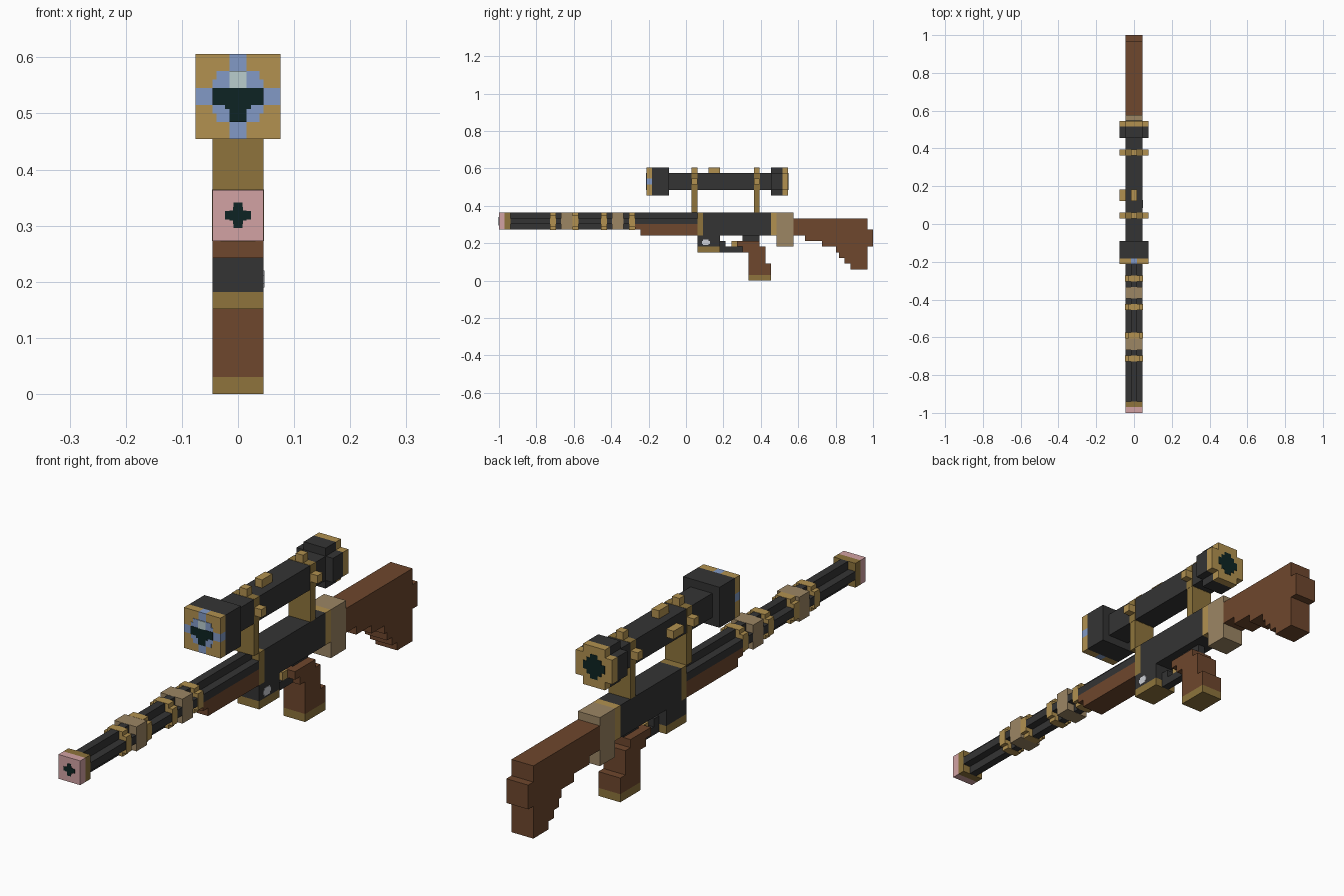
import bpy
import bmesh

cube = bpy.data.objects.get("Cube")
if cube:
    bpy.data.objects.remove(cube, do_unlink=True)

UNIT = 1 / 66      # one block of the grid
GROW = 0.06        # keeps wrapped bands just outside what they wrap
HALF = 3           # half width of the body
BORE = 21          # height of the barrel axis
SIGHT = 35         # height of the scope axis


def material(name, *rgb):
    linear = [((c / 255 + 0.055) / 1.055) ** 2.4 for c in rgb] + [1]
    mat = bpy.data.materials.new(name)
    mat.use_nodes = True
    mat.diffuse_color = linear
    shader = mat.node_tree.nodes["Principled BSDF"]
    shader.inputs["Base Color"].default_value = linear
    shader.inputs["Roughness"].default_value = 0.8
    return mat


steel = material("dark steel", 52, 52, 52)
wood = material("brown wood", 110, 71, 45)
brass = material("bright brass", 178, 145, 80)
bronze = material("dull brass", 142, 116, 60)
tan = material("tan wrap", 156, 134, 100)
pink = material("pink copper", 210, 162, 164)
blue = material("lens blue", 130, 154, 198)
pale = material("pale glint", 186, 205, 206)
black = material("deep teal black", 13, 36, 35)
silver = material("silver", 205, 208, 215)


def blocks(name, mat, parts, grow=0):
    """One object from blocks given as (x range, y range, z range)."""
    bm = bmesh.new()
    for part in parts:
        lows = [min(r) - grow for r in part]
        highs = [max(r) + grow for r in part]
        for v in bmesh.ops.create_cube(bm, size=1)["verts"]:
            v.co = [UNIT * (hi if c > 0 else lo)
                    for c, lo, hi in zip(v.co, lows, highs)]
    mesh = bpy.data.meshes.new(name)
    bm.to_mesh(mesh)
    bm.free()
    mesh.materials.append(mat)
    obj = bpy.data.objects.new(name, mesh)
    bpy.context.collection.objects.link(obj)
    return obj


def slab(name, mat, y, z, half=HALF, grow=0):
    return blocks(name, mat, [((-half, half), y, z)], grow)


def around(axis, y, *sizes):
    """Centred blocks, each size being (half width, half height)."""
    return [((-w, w), y, (axis - h, axis + h)) for w, h in sizes]


# Barrel with a cross section like a plus sign
blocks("barrel", steel, around(BORE, (-62, 4), (1, 3), (3, 1)))
slab("muzzle", pink, (-66, -64), (18, 24))
slab("muzzle_collar", bronze, (-64, -62), (18, 24))
blocks("muzzle_hole", black,
       around(BORE, (-66.1, -65.8), (1.0, 0.6), (0.6, 1.0), (0.5, 1.5), (1.5, 0.5)))

# Bands and wraps on the barrel
for i, y in enumerate((-48, -40, -30, -20)):
    blocks(f"barrel_band_{i}", brass, around(BORE, (y, y + 2), (2, 3), (3, 2)), GROW)
for i, y in enumerate((-44, -26)):
    slab(f"barrel_wrap_{i}", tan, (y, y + 4), (18, 24), grow=GROW / 2)

# Wooden fore end
body = (-HALF, HALF)
blocks("fore_end", wood, [(body, (-16, 4), (16, 20)), (body, (-18, -16), (18, 20))])

# Receiver
slab("receiver_front_band", bronze, (4, 6), (16, 24))
slab("receiver", steel, (6, 30), (16, 24))
slab("receiver_rear_band", brass, (30, 32), (16, 24))
slab("stock_wrap", tan, (32, 38), (12, 24))

# Magazine and trigger
slab("magazine", steel, (4, 12), (12, 16))
slab("magazine_base", bronze, (4, 12), (10, 12))
blocks("magazine_pin", silver,
       [((2.9, 3.1), (6, 8), (12.5, 14.5)), ((2.9, 3.1), (5.6, 8.4), (13, 14))])
slab("trigger_guard", steel, (12, 20), (10, 12), half=1)
slab("guard_front", steel, (12, 14), (12, 14), half=1)
slab("trigger", brass, (16, 18), (12, 14), half=1)

# Grip, stacked from the top down
grip = [((18, 26), (12, 14)), ((20, 28), (10, 12)),
        ((22, 28), (6, 10)), ((22, 30), (2, 6))]
blocks("grip", wood, [(body, y, z) for y, z in grip])
slab("grip_base", bronze, (22, 30), (0, 2))
slab("grip_tang", steel, (20, 26), (14, 16), half=1)

# Stock with a stepped underside
steps = [38, 42, 48, 53, 54, 56, 58, 64]
stock = [(body, (a, b), (16 - 2 * i, 22))
         for i, (a, b) in enumerate(zip(steps, steps[1:]))]
blocks("stock", wood, stock)
slab("butt_plate", wood, (64, 66), (12, 18))

# Scope tube and its front bell
blocks("scope_tube", steel, around(SIGHT, (-6, 30), (3, 3)))
blocks("front_bell", steel, around(SIGHT, (-12, -6), (5, 5)))
rim = (-14, -12)
corners = [((s, 5 * s), rim, (SIGHT + t, SIGHT + 5 * t))
           for s in (-1, 1) for t in (-1, 1)]
blocks("front_bell_rim", brass, corners)
blocks("front_rim_inlay", blue, around(SIGHT, rim, (1, 5), (5, 1)))

# Painted front lens, in thin layers
blocks("front_lens", blue, around(SIGHT, (-14.1, -13.9), (2.5, 3), (3, 2)))
blocks("lens_glint", pale, [((-1, 1), (-14.2, -13.9), (36, 38))])
glass = (-14.2, -13.9)
blocks("lens_opening", black,
       [(body, glass, (34, 36)), ((-1.5, 1.5), glass, (33.5, 34)),
        ((-1, 1), glass, (32, 33.5))])

# Rear bell and eyepiece
blocks("rear_bell", steel, around(SIGHT, (30, 34), (5, 3), (3, 5)))
blocks("rear_bell_rim", brass, around(SIGHT, (34, 36), (5, 3), (3, 5)))
blocks("eyepiece_opening", black,
       around(SIGHT, (35.9, 36.1), (3, 1), (2, 2), (1, 3)))

# Scope mounts: post, ring and small lugs
for label, y in (("front", 2), ("rear", 24)):
    span = (y, y + 2)
    slab(f"{label}_mount_post", bronze, span, (24, 32))
    blocks(f"{label}_mount_ring", bronze, around(SIGHT, span, (3, 3)), GROW)
    lugs = [((3 * s, 5 * s), span, (34, 36)) for s in (-1, 1)]
    lugs.append(((-1, 1), span, (38, 40)))
    blocks(f"{label}_mount_lugs", brass, lugs)

# Adjustment knobs on top and on one side
knob = (8, 12)
blocks("adjustment_knobs", brass,
       [((-1, 1), knob, (38, 40)), ((-5, -3), knob, (34, 36))])
